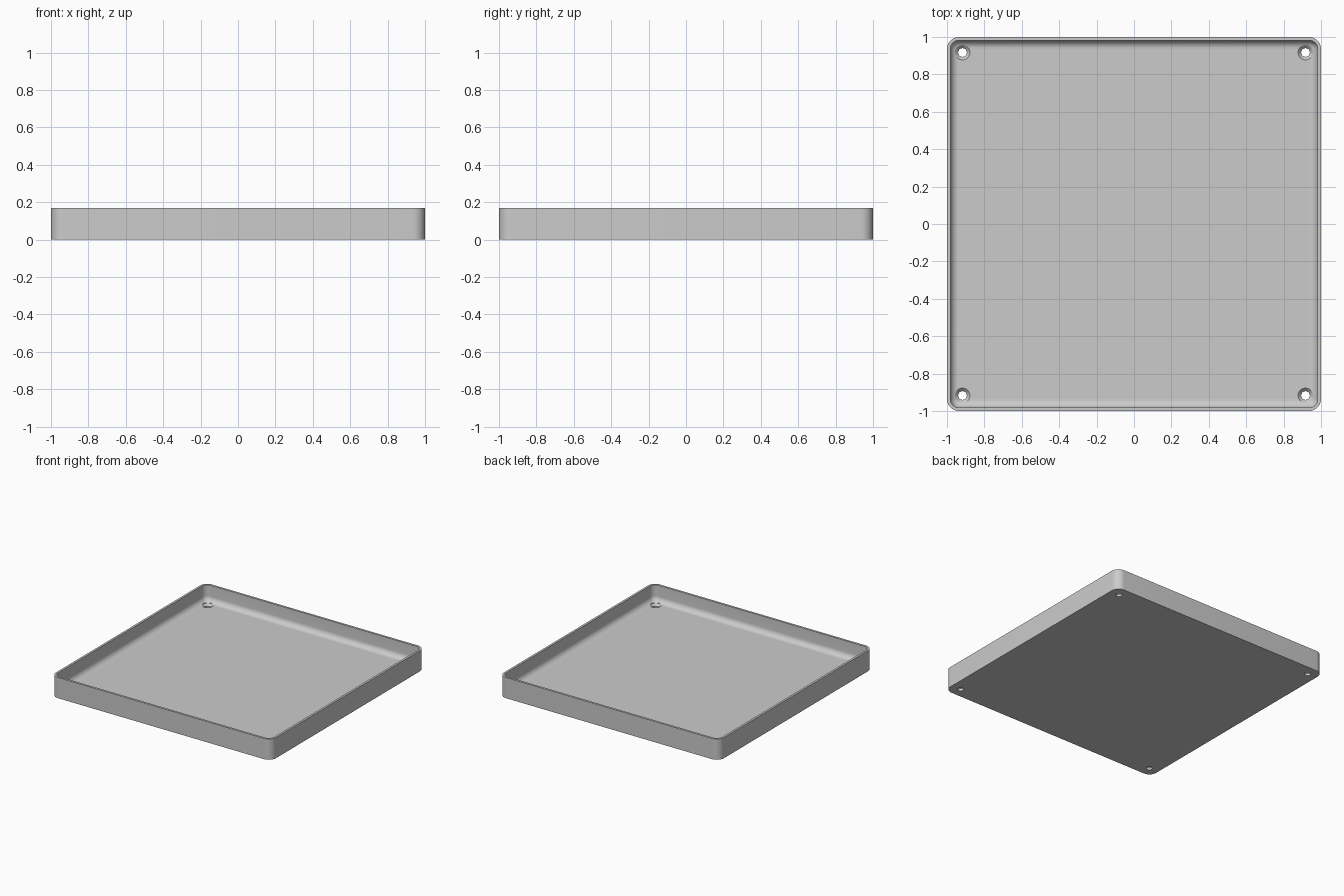
import bpy, bmesh, math

if "Cube" in bpy.data.objects:
    bpy.data.objects.remove(bpy.data.objects["Cube"])

HEIGHT, FLOOR, WALL = 0.17, 0.035, 0.018
CORNER, FILLET = 0.065, 0.045
HOLE, SINK, HOLE_POS = 0.023, 0.04, 0.917

grey = bpy.data.materials.new("plain grey")
grey.use_nodes = True
grey.diffuse_color = (0.6, 0.6, 0.6, 1)
grey.node_tree.nodes["Principled BSDF"].inputs["Base Color"].default_value = (0.6, 0.6, 0.6, 1)


def rounded_square(bm, inset, z, steps=10):
    """Ring of vertices following a square with rounded corners."""
    radius = max(CORNER - inset, 0.012)
    centre = 1 - inset - radius
    ring = []
    for quarter in range(4):
        mid = math.pi / 4 + quarter * math.pi / 2
        cx = math.copysign(centre, math.cos(mid))
        cy = math.copysign(centre, math.sin(mid))
        for i in range(steps + 1):
            a = (quarter + i / steps) * math.pi / 2
            ring.append(bm.verts.new((cx + radius * math.cos(a), cy + radius * math.sin(a), z)))
    return ring


def make_object(name, bm):
    bmesh.ops.recalc_face_normals(bm, faces=bm.faces)
    mesh = bpy.data.meshes.new(name)
    bm.to_mesh(mesh)
    bm.free()
    mesh.materials.append(grey)
    obj = bpy.data.objects.new(name, mesh)
    bpy.context.collection.objects.link(obj)
    return obj


# Tray section: outer wall, rim, inner wall, fillet down to the floor
section = [(0, 0), (0, HEIGHT), (WALL, HEIGHT)]
for i in range(9):
    a = i / 8 * math.pi / 2
    section.append((WALL + FILLET * (1 - math.cos(a)), FLOOR + FILLET * (1 - math.sin(a))))

bm = bmesh.new()
rings = [rounded_square(bm, inset, z) for inset, z in section]
for low, high in zip(rings, rings[1:]):
    for i in range(len(low)):
        j = (i + 1) % len(low)
        bm.faces.new((low[i], low[j], high[j], high[i]))
bm.faces.new(rings[0])
bm.faces.new(rings[-1])
tray = make_object("tray", bm)

# Countersunk screw hole cutters, one per corner
bm = bmesh.new()
SLOPE = SINK - HOLE
profile = [(HOLE, -0.05), (HOLE, FLOOR - SLOPE), (SINK, FLOOR), (SINK, FLOOR + 0.05)]
SIDES = 32
for sx in (-1, 1):
    for sy in (-1, 1):
        loops = [[bm.verts.new((sx * HOLE_POS + r * math.cos(k * math.tau / SIDES),
                                sy * HOLE_POS + r * math.sin(k * math.tau / SIDES), z))
                  for k in range(SIDES)] for r, z in profile]
        for low, high in zip(loops, loops[1:]):
            for k in range(SIDES):
                n = (k + 1) % SIDES
                bm.faces.new((low[k], low[n], high[n], high[k]))
        bm.faces.new(loops[0])
        bm.faces.new(loops[-1])
cutter = make_object("screw_hole_cutter", bm)
cutter.hide_render = True

# Cut the holes, then smooth the curved areas
cut = tray.modifiers.new("screw holes", "BOOLEAN")
cut.operation = "DIFFERENCE"
cut.solver = "EXACT"
cut.object = cutter
bpy.context.view_layer.objects.active = tray
for obj in bpy.context.selected_objects:
    obj.select_set(False)
tray.select_set(True)
bpy.ops.object.modifier_apply(modifier=cut.name)
bpy.data.objects.remove(cutter)
bpy.ops.object.shade_smooth_by_angle(angle=math.radians(30))
